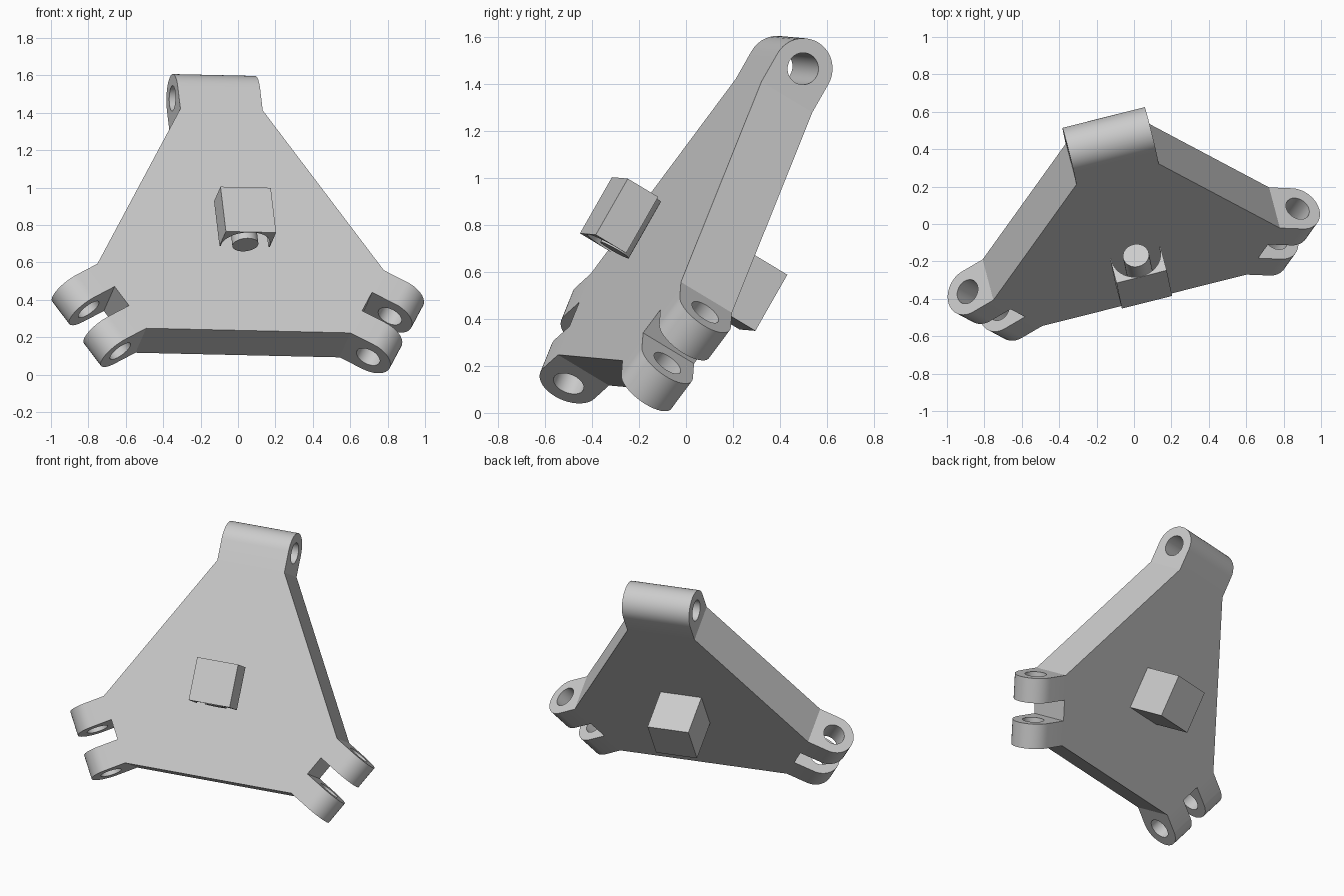
import bpy
from math import cos, sin, pi, radians
from mathutils import Matrix, Vector

if "Cube" in bpy.data.objects:
    bpy.data.objects.remove(bpy.data.objects["Cube"], do_unlink=True)

# Main sizes
HALF_T = 0.13        # half the plate thickness, also the lug radius
SHOULDER = 0.781     # centre to the root of each lug
LUG_HALF = 0.227     # half the lug width
LUG_AXIS = 0.92      # centre to the lug bore
BORE = 0.068
SLOT_HALF = 0.067
BLOCK = 0.277

# Tilted frame of the plate: across, up along the plate, out of its front
across = Vector((0.97, 0.244, -0.022)).normalized()
up = Vector((-0.108, 0.492, 0.864))
up = (up - across * up.dot(across)).normalized()
out = across.cross(up)
centre = Vector((-0.035, -0.010, 0.677))


def frame(x, y, z, origin):
    m = Matrix((x, y, z)).transposed().to_4x4()
    m.translation = origin
    return m


TILT = frame(across, up, out, centre)

grey = bpy.data.materials.new("light grey")
grey.use_nodes = True
grey.diffuse_color = (0.6, 0.6, 0.6, 1)
grey.node_tree.nodes["Principled BSDF"].inputs["Base Color"].default_value = (0.6, 0.6, 0.6, 1)


def arc(cx, cy, r, start, end, steps):
    return [(cx + r * cos(start + (end - start) * i / steps),
             cy + r * sin(start + (end - start) * i / steps)) for i in range(steps + 1)]


def extrude(name, outlines, half_depth, local):
    """Extrude flat outlines (later ones are holes) into a mesh part."""
    curve = bpy.data.curves.new(name, "CURVE")
    curve.dimensions = "2D"
    curve.fill_mode = "BOTH"
    curve.extrude = half_depth
    for points in outlines:
        spline = curve.splines.new("POLY")
        spline.points.add(len(points) - 1)
        for p, (x, y) in zip(spline.points, points):
            p.co = (x, y, 0, 1)
        spline.use_cyclic_u = True
    temp = bpy.data.objects.new(name + "_outline", curve)
    bpy.context.collection.objects.link(temp)
    graph = bpy.context.evaluated_depsgraph_get()
    mesh = bpy.data.meshes.new_from_object(temp.evaluated_get(graph))
    bpy.data.objects.remove(temp, do_unlink=True)
    bpy.data.curves.remove(curve)
    mesh.materials.clear()
    mesh.materials.append(grey)
    obj = bpy.data.objects.new(name, mesh)
    bpy.context.collection.objects.link(obj)
    obj.matrix_world = TILT @ local
    bpy.ops.object.select_all(action="DESELECT")
    obj.select_set(True)
    bpy.context.view_layer.objects.active = obj
    bpy.ops.object.shade_smooth_by_angle(angle=radians(30))
    return obj


Z = Vector((0, 0, 1))
arms = {"top": radians(90), "right": radians(210), "left": radians(330)}

# Plate: a triangle with its corners cut square
hexagon = []
for angle in sorted(arms.values()):
    radial = Vector((cos(angle), sin(angle)))
    side = Vector((-sin(angle), cos(angle)))
    for s in (-1, 1):
        hexagon.append(tuple(radial * SHOULDER + side * s * LUG_HALF))
extrude("plate", [hexagon], HALF_T, Matrix())

# Lugs: one wide barrel at the top, a two-pronged fork on each lower corner
lug = [(SHOULDER, -HALF_T)] + arc(LUG_AXIS, 0, HALF_T, -pi / 2, pi / 2, 20) + [(SHOULDER, HALF_T)]
bore = arc(LUG_AXIS, 0, BORE, 0, 2 * pi, 32)[:-1]


def add_lug(name, angle, offset, half_width):
    radial = Vector((cos(angle), sin(angle), 0))
    side = radial.cross(Z)
    extrude(name, [lug, bore], half_width, frame(radial, Z, side, side * offset))


prong_half = (LUG_HALF - SLOT_HALF) / 2
prong_offset = (LUG_HALF + SLOT_HALF) / 2
add_lug("top_barrel", arms["top"], 0, LUG_HALF)
for name in ("right", "left"):
    add_lug(name + "_fork_prong_a", arms[name], prong_offset, prong_half)
    add_lug(name + "_fork_prong_b", arms[name], -prong_offset, prong_half)

# Cube on the back of the plate
h = BLOCK / 2
square = [(-h, -h), (h, -h), (h, h), (-h, h)]
extrude("back_block", [square], h, Matrix.Translation((0, 0, -HALF_T - h)))

# Front clip, hollowed by an arch, with a pin running through it
face = HALF_T + BLOCK
floor = face - 0.155
axis_height = HALF_T + 0.141
arch_r = h - 0.006
dip = axis_height - floor
turn = math_angle = -dip / arch_r
clip = [(-h, floor), (-h, face), (h, face), (h, floor)]
clip += arc(0, axis_height, arch_r, turn, pi - turn, 28)
along = frame(Vector((1, 0, 0)), Z, Vector((0, -1, 0)), Vector((0, 0, 0)))
extrude("front_clip", [clip], h, along)
extrude("pin", [arc(0, axis_height, 0.07, 0, 2 * pi, 32)[:-1]], h, along)
